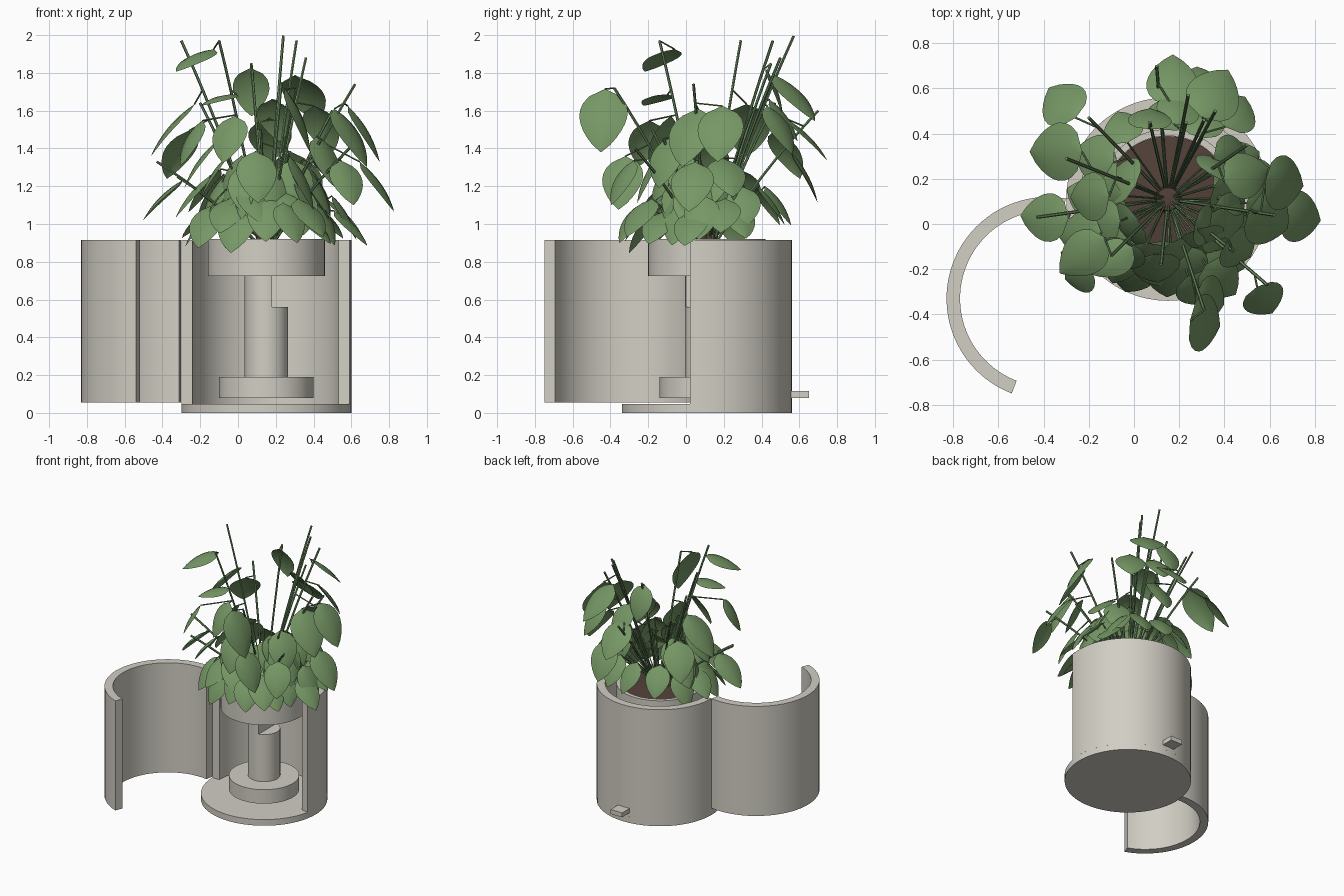
import bpy, bmesh, random
from math import sin, cos, pi, radians, atan2
from mathutils import Vector

random.seed(7)
if "Cube" in bpy.data.objects:
    bpy.data.objects.remove(bpy.data.objects["Cube"])

AXIS = Vector((0.15, 0.11, 0))     # centre of the planter
DOOR = Vector((-0.38, -0.33, 0))   # centre of the opened door's arc


def material(name, rgb):
    mat = bpy.data.materials.new(name)
    mat.use_nodes = True
    mat.diffuse_color = (*rgb, 1)
    mat.node_tree.nodes["Principled BSDF"].inputs["Base Color"].default_value = (*rgb, 1)
    return mat


stone = material("warm_grey", (0.64, 0.62, 0.55))
soil_brown = material("soil_brown", (0.085, 0.052, 0.04))
leaf_green = material("leaf_green", (0.18, 0.31, 0.13))
stem_green = material("stem_green", (0.15, 0.27, 0.12))


def finish(obj, mat, angle=35):
    obj.data.materials.append(mat)
    bpy.ops.object.select_all(action='DESELECT')
    obj.select_set(True)
    bpy.context.view_layer.objects.active = obj
    if obj.type == 'CURVE':
        bpy.ops.object.convert(target='MESH')
    bpy.ops.object.shade_smooth_by_angle(angle=radians(angle))


def add_mesh(name, bm, mat, angle=35, fix=True):
    if fix:
        bmesh.ops.recalc_face_normals(bm, faces=bm.faces)
    mesh = bpy.data.meshes.new(name)
    bm.to_mesh(mesh)
    bm.free()
    obj = bpy.data.objects.new(name, mesh)
    bpy.context.collection.objects.link(obj)
    finish(obj, mat, angle)


def lathe(name, profile, mat):
    """Turn a (radius, height) profile around the planter axis."""
    bm = bmesh.new()
    verts = [bm.verts.new(AXIS + Vector((r, 0, z))) for r, z in profile]
    edges = [bm.edges.new(pair) for pair in zip(verts, verts[1:])]
    bmesh.ops.spin(bm, geom=verts + edges, cent=AXIS, axis=(0, 0, 1),
                   angle=2 * pi, steps=64, use_duplicate=False)
    bmesh.ops.remove_doubles(bm, verts=bm.verts, dist=0.0005)
    add_mesh(name, bm, mat)


def disc(name, radius, low, high, mat):
    lathe(name, [(0, low), (radius, low), (radius, high), (0, high)], mat)


def arc(centre, radius, start, end, steps=40):
    angles = [radians(start + (end - start) * i / steps) for i in range(steps + 1)]
    return [centre + Vector((cos(a), sin(a), 0)) * radius for a in angles]


def prism(name, outline, low, high, mat):
    bm = bmesh.new()
    face = bm.faces.new([bm.verts.new(p + Vector((0, 0, low))) for p in outline])
    top = bmesh.ops.extrude_face_region(bm, geom=[face])["geom"]
    moved = [g for g in top if isinstance(g, bmesh.types.BMVert)]
    bmesh.ops.translate(bm, verts=moved, vec=(0, 0, high - low))
    add_mesh(name, bm, mat)


def shell(name, centre, low, start, end):
    outline = arc(centre, 0.45, start, end) + arc(centre, 0.39, end, start)
    prism(name, outline, low, 0.915, stone)


# Housing: base, fixed wall and opened door
disc("base_plate", 0.45, 0, 0.048, stone)
shell("fixed_wall", AXIS, 0.048, -11.5, 180)
shell("open_door", DOOR, 0.054, 80, 249)

# Inner stand with its cut-away post
disc("pedestal", 0.25, 0.08, 0.19, stone)
disc("post", 0.115, 0.19, 0.56, stone)
prism("post_half", arc(AXIS, 0.115, 75, 285), 0.56, 0.73, stone)

# Power socket at the back
socket = [AXIS + Vector(p) for p in ((-.05, .43, 0), (.05, .43, 0), (.05, .54, 0), (-.05, .54, 0))]
prism("socket", socket, 0.08, 0.115, stone)

# Pot and soil
lathe("pot", [(0, .725), (.31, .725), (.31, .92), (.28, .92), (.28, .84), (0, .84)], stone)
lathe("soil", [(0.279, .88), (0.06, .9), (0.05, .96), (0, .965)], soil_brown)

# Stem tips, in hundredths
TIPS = [(24, 57, 199.5), (31, 46, 197), (-30, 29, 197), (-10, -14, 197), (36, 50, 188),
        (7, 45, 185), (62, 4, 174), (-20, 47, 164), (-43, 3, 133), (31, -38, 172),
        (23, 45, 175), (50, 35, 160), (-32, -13, 125), (59, -27, 140), (12, -18, 150),
        (44, -12, 145), (10, 70, 160)]

stems = bpy.data.curves.new("stems", 'CURVE')
stems.dimensions = '3D'
stems.bevel_depth = 0.0075
stems.bevel_resolution = 1
stems.use_fill_caps = True


def strand(points, radius=1):
    spline = stems.splines.new('POLY')
    spline.points.add(len(points) - 1)
    for point, co in zip(spline.points, points):
        point.co = (*co, 1)
        point.radius = radius


stem_points = []
for tip in TIPS:
    end = Vector(tip) / 100
    out = (end - AXIS)
    out.z = 0
    root = AXIS + out.normalized() * 0.035 + Vector((0, 0, 0.88))
    bend = root.lerp(end, 0.5) + Vector((0, 0, 0.035)) - out * 0.05
    path = []
    for i in range(9):
        t = i / 8
        path.append(root * (1 - t) ** 2 + bend * 2 * t * (1 - t) + end * t * t)
    strand(path)
    stem_points += path[2:]

# Upper leaves: centre x, y, z in hundredths, droop in degrees, length in hundredths,
# and for a few a turn away from the radial heading
LEAVES = [(-32, 54, 137, 55, 31), (-35, 32, 150, 50, 36, .4), (-40, 3, 113, 45, 30),
          (-23, -14, 187, 25, 28), (-25, -22, 143, 62, 27), (17, 64, 145, 45, 32),
          (36, 58, 167, 45, 34), (7, 47, 170, 70, 27), (50, 22, 125, 45, 29),
          (67, 18, 148, 60, 34), (74, 3, 120, 55, 32), (60, 2, 146, 58, 36),
          (58, -34, 122, 60, 27), (34, -34, 122, 65, 31, .9), (32, -44, 155, 68, 36, 1.1),
          (47, -11, 133, 65, 30), (-5, -14, 145, 62, 28), (-10, -16, 166, 15, 23),
          (20, 52, 155, 55, 27), (45, 50, 150, 58, 30), (28, 63, 125, 62, 30),
          (-20, 12, 132, 55, 30), (42, 3, 118, 60, 30), (10, -20, 125, 65, 30),
          (-24, -5, 115, 50, 29), (-18, 30, 118, 52, 29), (60, 2, 98, 45, 26)]

foliage = bmesh.new()


def leaf(centre, droop, length, turn):
    """One curved, pointed leaf facing out from the planter axis."""
    heading = atan2(centre.y - AXIS.y, centre.x - AXIS.x) + turn
    forward = Vector((cos(heading) * cos(droop), sin(heading) * cos(droop), -sin(droop)))
    side = Vector((-sin(heading), cos(heading), 0))
    up = forward.cross(side)
    rows = []
    for i in range(10):
        u = i / 9
        half = length * 0.36 * sin(pi * u ** 0.75) ** 0.75 if 0 < i < 9 else 0.002
        row = []
        for v in (-1, -0.5, 0, 0.5, 1):
            lift = length * (0.06 - 0.3 * (u - 0.5) ** 2) - half * 0.2 * v * v
            row.append(foliage.verts.new(
                centre + forward * (u - 0.5) * length + side * v * half + up * lift))
        rows.append(row)
    for a, b in zip(rows, rows[1:]):
        for k in range(4):
            foliage.faces.new((a[k], b[k], b[k + 1], a[k + 1]))
    return rows[0][2].co.copy()


for x, y, z, droop, size, *turn in LEAVES:
    base = leaf(Vector((x, y, z)) / 100, radians(droop), size / 100,
                turn[0] if turn else random.uniform(-.3, .3))
    anchor = min(stem_points, key=lambda p: (p - base).length)
    strand([anchor, base], 0.6)

# Lower leaves spilling over the rim, open towards the back
for count, reach, height, tilt in ((14, .37, 1.0, 52), (12, .31, 1.1, 55), (9, .24, 1.2, 62)):
    for i in range(count):
        a = radians(150 + 250 * (i + random.uniform(.2, .8)) / count)
        r = reach + random.uniform(-.05, .06)
        spot = AXIS + Vector((cos(a) * r, sin(a) * r, height + random.uniform(-.03, .05)))
        base = leaf(spot, radians(tilt + random.uniform(-12, 12)),
                    random.uniform(.25, .31), random.uniform(-.6, .6))
        strand([AXIS + Vector((0, 0, 0.9)), base], 0.6)

# A few leaves leaning over the back rim
for a in (65, 90, 122):
    spot = AXIS + Vector((cos(radians(a)), sin(radians(a)), 0)) * 0.38 + Vector((0, 0, 1.1))
    base = leaf(spot, radians(55), 0.25, random.uniform(-.5, .5))
    strand([AXIS + Vector((0, 0, 0.9)), base], 0.6)

add_mesh("leaves", foliage, leaf_green, 60, fix=False)
stem_object = bpy.data.objects.new("stems", stems)
bpy.context.collection.objects.link(stem_object)
finish(stem_object, stem_green, 50)
